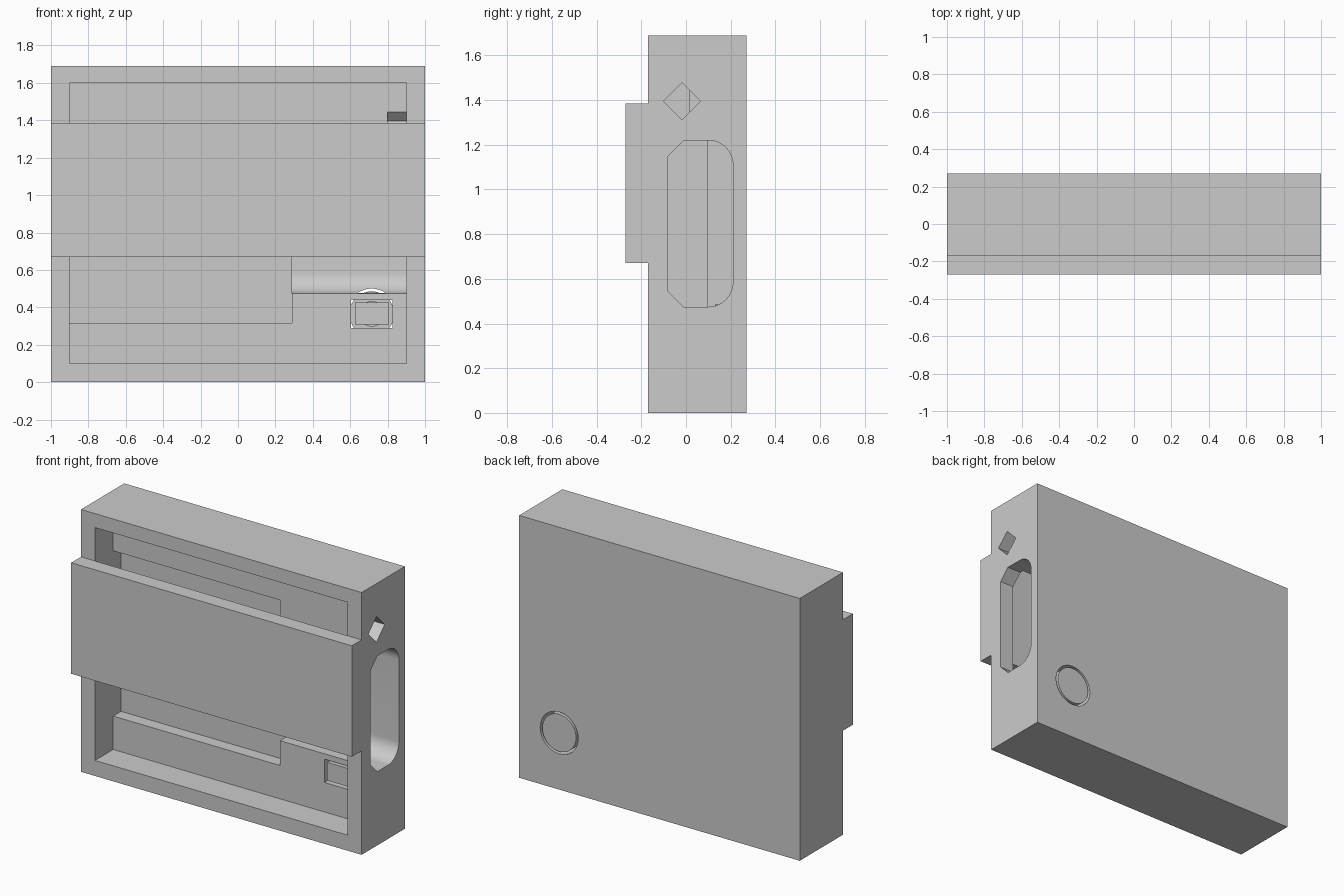
import bpy, bmesh, math

cube = bpy.data.objects.get("Cube")
if cube:
    bpy.data.objects.remove(cube, do_unlink=True)

grey = bpy.data.materials.new("plain_grey")
grey.use_nodes = True
GREY = (0.6, 0.6, 0.6, 1)
grey.diffuse_color = GREY
grey.node_tree.nodes["Principled BSDF"].inputs["Base Color"].default_value = GREY


def prism(name, outline, start, end, place):
    """Extrude a 2D outline; place(u, v, depth) gives the 3D point."""
    bm = bmesh.new()
    ends = [[bm.verts.new(place(u, v, d)) for u, v in outline] for d in (start, end)]
    for ring in ends:
        bm.faces.new(ring)
    for i in range(len(outline)):
        j = (i + 1) % len(outline)
        bm.faces.new((ends[0][i], ends[0][j], ends[1][j], ends[1][i]))
    bmesh.ops.recalc_face_normals(bm, faces=bm.faces)
    mesh = bpy.data.meshes.new(name)
    bm.to_mesh(mesh)
    bm.free()
    mesh.materials.append(grey)
    ob = bpy.data.objects.new(name, mesh)
    bpy.context.collection.objects.link(ob)
    return ob


def along_x(u, v, d):
    return (d, u, v)


def along_y(u, v, d):
    return (u, d, v)


def box(name, x, y, z):
    outline = [(x[0], z[0]), (x[1], z[0]), (x[1], z[1]), (x[0], z[1])]
    return prism(name, outline, y[0], y[1], along_y)


def arc(cx, cy, r, a0, a1, n):
    angles = [math.radians(a0 + (a1 - a0) * i / n) for i in range(n + 1)]
    return [(cx + r * math.cos(a), cy + r * math.sin(a)) for a in angles]


def disc(name, r, y0, y1):
    outline = arc(BX, BZ, r, 0, 360, 64)[:-1]
    return prism(name, outline, y0, y1, along_y)


def select_only(ob):
    bpy.ops.object.select_all(action='DESELECT')
    ob.select_set(True)
    bpy.context.view_layer.objects.active = ob


def combine(target, other, operation):
    select_only(target)
    mod = target.modifiers.new(operation, 'BOOLEAN')
    mod.operation = operation
    mod.solver = 'EXACT'
    mod.object = other
    other.hide_render = True
    bpy.ops.object.modifier_apply(modifier=mod.name)
    bpy.data.objects.remove(other, do_unlink=True)


LEDGE = 0.015          # depth of the inner ledges
STEP = 0.29            # where the recess meets the side slot
BX, BZ = 0.715, 0.365  # button centre

# Case with its open front
case = box("case", (-1, 1), (-0.17, 0.27), (0, 1.69))
combine(case, box("cavity", (-0.9, 0.9), (-0.4, LEDGE), (0.1, 1.6)), 'DIFFERENCE')
combine(case, box("recess", (-0.9, STEP), (-0.1, 0.095), (0.315, 1.38)), 'DIFFERENCE')

# Side slot: rounded at the back, chamfered at the front
slot_outline = (arc(0.1, 0.585, 0.11, -90, 0, 16) + arc(0.1, 1.11, 0.11, 0, 90, 16)
                + [(-0.01, 1.22), (-0.08, 1.15), (-0.08, 0.545), (-0.01, 0.475)])
combine(case, prism("slot", slot_outline, STEP - 0.002, 1.2, along_x), 'DIFFERENCE')

# Diamond socket in the side
diamond = arc(-0.018, 1.395, 0.083, 0, 360, 4)[:-1]
combine(case, prism("socket", diamond, 0.8, 1.2, along_x), 'DIFFERENCE')

# Button opening: rectangular in front, round at the back
combine(case, box("window", (0.605, 0.825), (-0.05, 0.15), (0.29, 0.44)), 'DIFFERENCE')
combine(case, disc("round_hole", 0.135, 0.12, 0.4), 'DIFFERENCE')

# Front band across the case
front_band = box("front_band", (-1, 1), (-0.27, -0.17), (0.67, 1.385))

# Button: rectangular head, short shaft, round back
button = disc("button", 0.12, 0.13, 0.27)
combine(button, disc("shaft", 0.068, 0.06, 0.2), 'UNION')
combine(button, box("head", (0.625, 0.807), (LEDGE, 0.17), (0.308, 0.425)), 'UNION')

for ob in (case, button):
    select_only(ob)
    bpy.ops.object.shade_smooth_by_angle(angle=math.radians(25))
